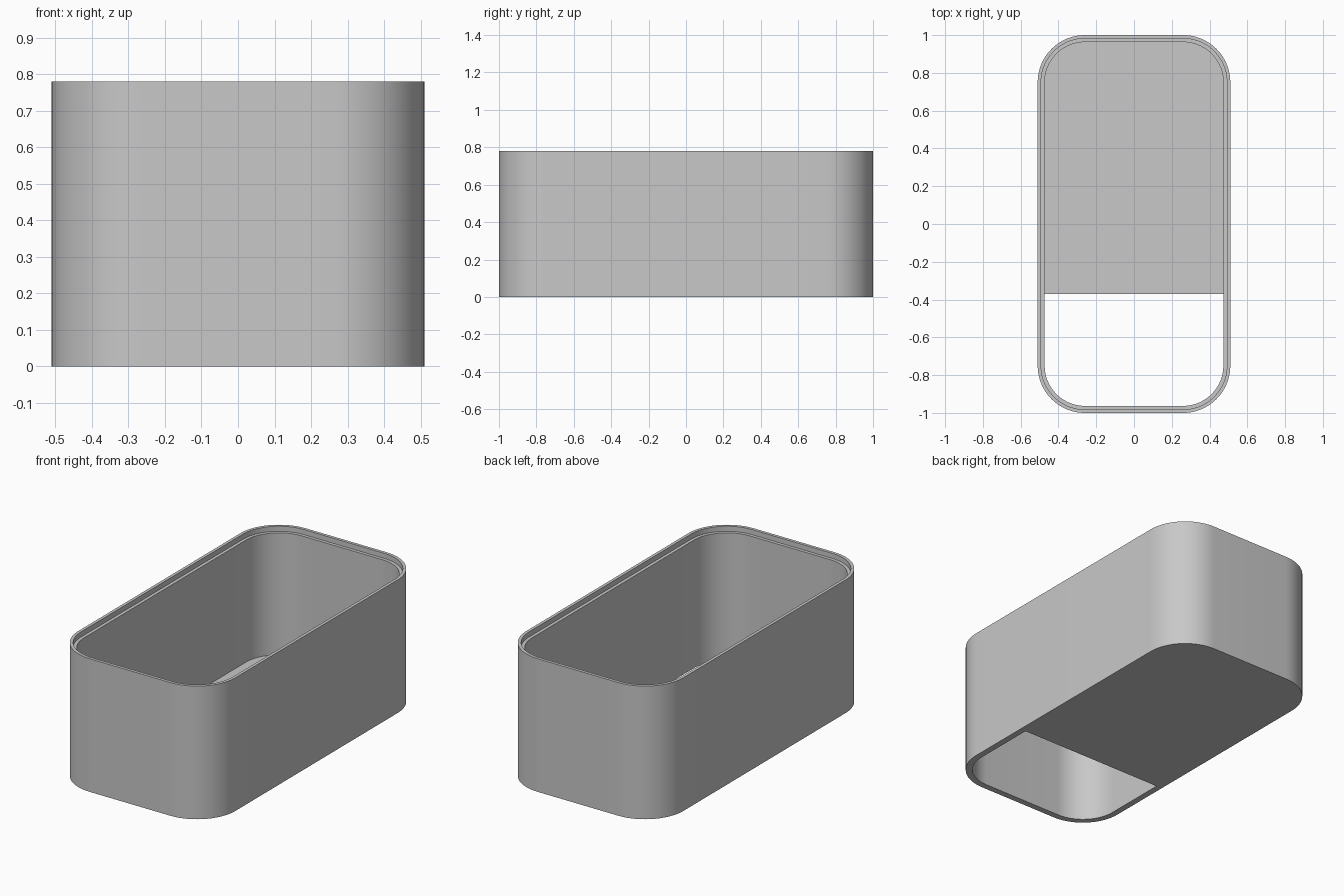
import bpy
import bmesh
import math

HALF_X, HALF_Y, HEIGHT = 0.51, 1.0, 0.78
RADIUS, SEGMENTS = 0.25, 20
LEDGE, WALL = 0.018, 0.037       # insets of the rim lip and the inner wall
LIP_DEPTH, FLOOR = 0.03, 0.035
OPENING_Y = -0.37                # the floor stops here

cube = bpy.data.objects.get("Cube")
if cube:
    bpy.data.objects.remove(cube, do_unlink=True)

grey = bpy.data.materials.new("plain grey")
grey.use_nodes = True
colour = (0.58, 0.58, 0.58, 1)
grey.diffuse_color = colour
grey.node_tree.nodes["Principled BSDF"].inputs["Base Color"].default_value = colour


def rounded_ring(bm, inset, z):
    """Ring of vertices around a rounded rectangle, concentric corners."""
    r = RADIUS - inset
    ring = []
    for corner, (sx, sy) in enumerate([(1, 1), (-1, 1), (-1, -1), (1, -1)]):
        cx, cy = sx * (HALF_X - RADIUS), sy * (HALF_Y - RADIUS)
        for i in range(SEGMENTS + 1):
            a = math.pi / 2 * (corner + i / SEGMENTS)
            ring.append(bm.verts.new((cx + r * math.cos(a), cy + r * math.sin(a), z)))
    return ring


def bridge(bm, lower, upper):
    n = len(lower)
    for i in range(n):
        j = (i + 1) % n
        bm.faces.new((lower[i], lower[j], upper[j], upper[i]))


def finish(bm, name):
    bmesh.ops.recalc_face_normals(bm, faces=bm.faces)
    mesh = bpy.data.meshes.new(name)
    bm.to_mesh(mesh)
    bm.free()
    mesh.materials.append(grey)
    obj = bpy.data.objects.new(name, mesh)
    bpy.context.collection.objects.link(obj)
    bpy.ops.object.select_all(action='DESELECT')
    obj.select_set(True)
    bpy.context.view_layer.objects.active = obj
    bpy.ops.object.shade_smooth_by_angle(angle=math.radians(30))


# Walls: a stepped cross-section carried around the rounded outline
bm = bmesh.new()
section = [(0, 0), (0, HEIGHT), (LEDGE, HEIGHT), (LEDGE, HEIGHT - LIP_DEPTH),
           (WALL, HEIGHT - LIP_DEPTH), (WALL, 0)]
rings = [rounded_ring(bm, inset, z) for inset, z in section]
for k, ring in enumerate(rings):
    bridge(bm, ring, rings[(k + 1) % len(rings)])
finish(bm, "walls")

# Floor: slab filling the inner outline, cut off to leave the front opening
bm = bmesh.new()
bottom = rounded_ring(bm, WALL, 0)
top = rounded_ring(bm, WALL, FLOOR)
bridge(bm, bottom, top)
bm.faces.new(bottom)
bm.faces.new(top)
cut = bmesh.ops.bisect_plane(bm, geom=bm.verts[:] + bm.edges[:] + bm.faces[:],
                             plane_co=(0, OPENING_Y, 0), plane_no=(0, -1, 0),
                             clear_outer=True)
bmesh.ops.holes_fill(bm, edges=[e for e in bm.edges if e.is_boundary])
finish(bm, "floor")
